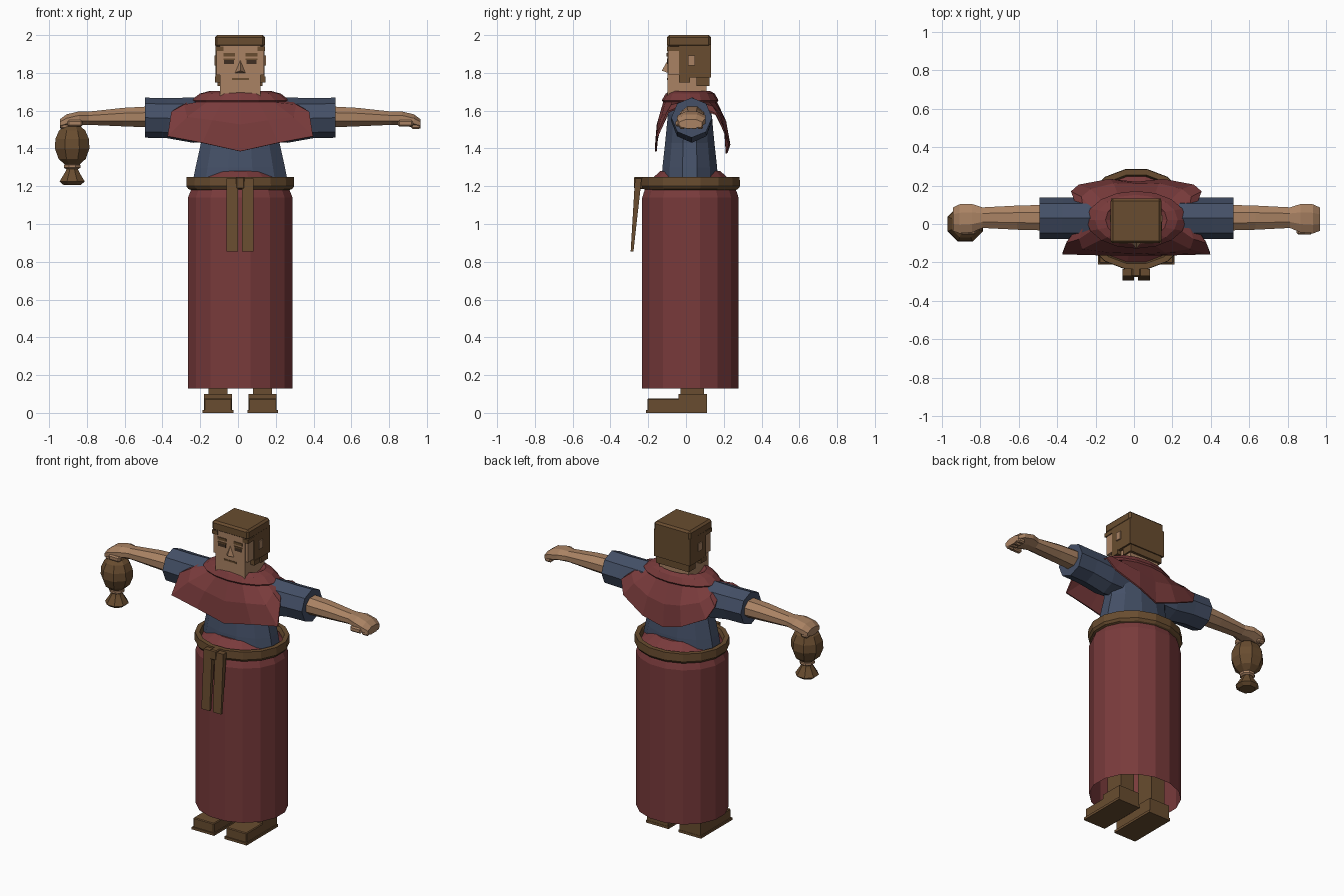
import bpy, math
from mathutils import Vector

if "Cube" in bpy.data.objects:
    bpy.data.objects.remove(bpy.data.objects["Cube"], do_unlink=True)

CX = 0.012  # body centre line


def material(name, rgb):
    m = bpy.data.materials.new(name)
    m.use_nodes = True
    m.diffuse_color = (*rgb, 1)
    bsdf = next(n for n in m.node_tree.nodes if n.type == 'BSDF_PRINCIPLED')
    bsdf.inputs["Base Color"].default_value = (*rgb, 1)
    bsdf.inputs["Roughness"].default_value = 0.9
    return m


RED = material("red cloth", (0.19, 0.043, 0.044))
BLUE = material("blue cloth", (0.058, 0.08, 0.135))
BROWN = material("brown leather", (0.14, 0.073, 0.029))
SKIN = material("skin", (0.40, 0.225, 0.125))
DARK = material("dark brown", (0.05, 0.028, 0.016))


def make(name, verts, faces, mat):
    me = bpy.data.meshes.new(name)
    me.from_pydata([tuple(v) for v in verts], [], faces)
    me.materials.append(mat)
    ob = bpy.data.objects.new(name, me)
    bpy.context.collection.objects.link(ob)
    # consistent outward normals
    import bmesh
    bm = bmesh.new()
    bm.from_mesh(me)
    bmesh.ops.recalc_face_normals(bm, faces=bm.faces)
    bm.to_mesh(me)
    bm.free()
    return ob


def box(name, lo, hi, mat, bevel=0):
    v = [(x, y, z) for x in (lo[0], hi[0]) for y in (lo[1], hi[1]) for z in (lo[2], hi[2])]
    f = [(0, 1, 3, 2), (4, 6, 7, 5), (0, 4, 5, 1), (2, 3, 7, 6), (0, 2, 6, 4), (1, 5, 7, 3)]
    ob = make(name, v, f, mat)
    if bevel:
        b = ob.modifiers.new("bevel", 'BEVEL')
        b.width, b.segments = bevel, 1
    return ob


def skin_rings(rings, closed=False):
    n, k = len(rings[0]), len(rings)
    pairs = [(i, (i + 1) % k) for i in range(k if closed else k - 1)]
    return [(a * n + j, a * n + (j + 1) % n, b * n + (j + 1) % n, b * n + j)
            for a, b in pairs for j in range(n)]


def loft(name, rings, mat, sides, axis='Z', caps=(True, True), closed=False, phase=0.0):
    """Each ring: position on axis, two centre coordinates, two radii."""
    loops = []
    for p, c1, c2, r1, r2 in rings:
        loop = []
        for j in range(sides):
            a = math.tau * (j + phase) / sides
            u, v = c1 + r1 * math.cos(a), c2 + r2 * math.sin(a)
            loop.append((u, v, p) if axis == 'Z' else (p, u, v))
        loops.append(loop)
    faces = skin_rings(loops, closed)
    if not closed:
        total = len(rings) * sides
        if caps[0]:
            faces.append(tuple(range(sides)))
        if caps[1]:
            faces.append(tuple(range(total - sides, total)))
    return make(name, [v for l in loops for v in l], faces, mat)


# Skirt, open at the bottom, with the gathered waist above the belt
skirt = [(0.13, .282, .26), (1.14, .282, .26), (1.17, .27, .25), (1.22, .25, .23), (1.28, .17, .162)]
loft("skirt", [(z, CX, .023, rx, ry) for z, rx, ry in skirt], RED, 16, caps=(False, True), phase=.5)

# Belt, knot and hanging sash ends
belt = [(1.175, .25, .23), (1.185, .28, .255), (1.2, .291, .266), (1.25, .289, .264), (1.25, .26, .235), (1.2, .24, .22)]
loft("belt", [(z, CX, .025, rx, ry) for z, rx, ry in belt], BROWN, 16, closed=True, phase=.5)
box("belt_knot", (-.012, -.275, 1.185), (.035, -.22, 1.25), BROWN, .006)
for side, x0 in (("right", -.06), ("left", .022)):
    x1 = x0 + .06
    v = [(x, y, z) for x in (x0, x1)
         for y, z in ((-.235, 1.24), (-.27, 1.24), (-.293, .855), (-.278, .855))]
    make("sash_" + side, v, [(0, 1, 2, 3), (7, 6, 5, 4)] +
         [(i, (i + 1) % 4, 4 + (i + 1) % 4, 4 + i) for i in range(4)], BROWN)

# Torso
torso = [(1.2, .265, .155), (1.3, .245, .15), (1.43, .215, .135), (1.58, .22, .12), (1.67, .16, .09)]
loft("torso", [(z, CX, .02, rx, ry) for z, rx, ry in torso], BLUE, 12, phase=.5)

# Arms, sleeves, hands
for side, s in (("left", 1), ("right", -1)):
    X = lambda x: CX + s * x
    sleeve = [(.1, .03, 1.55, .1, .11), (.25, .03, 1.55, .11, .12),
              (.385, .03, 1.56, .108, .106), (.505, .03, 1.563, .108, .106)]
    loft("sleeve_" + side, [(X(r[0]), *r[1:]) for r in sleeve], BLUE, 8, 'X')
    arm = [(.44, .033, 1.567, .073, .062), (.62, .033, 1.566, .068, .053),
           (.8, .033, 1.56, .058, .038), (.855, .03, 1.56, .08, .039),
           (.92, .027, 1.545, .082, .038), (.955, .025, 1.53, .066, .026)]
    loft("arm_" + side, [(X(r[0]), *r[1:]) for r in arm], SKIN, 8, 'X', phase=.5)
    for i in range(4):
        y = -.035 + i * .032
        a, b = sorted((X(.905), X(.953)))
        box(f"finger_{side}_{i + 1}", (a, y, 1.502), (b, y + .029, 1.54), SKIN, .008)
    a, b = sorted((X(.835), X(.915)))
    box("thumb_" + side, (a, -.055, 1.515), (b, -.022, 1.55), SKIN, .008)

# Tied pouch hanging from the right hand
pouch = [(1.515, .05), (1.495, .075), (1.45, .096), (1.4, .099), (1.345, .078), (1.315, .042)]
tail = [(1.295, .03), (1.275, .04), (1.225, .072), (1.207, .05)]
tie = [(1.32, .035), (1.312, .047), (1.298, .047), (1.29, .035)]
for name, prof, mat in (("pouch", pouch, BROWN), ("pouch_tail", tail, BROWN), ("pouch_tie", tie, SKIN)):
    loft(name, [(z, -.878, .0, r, r) for z, r in prof], mat, 8, phase=.5)

# Cape: half hem from front centre to back centre, mirrored
hem = [(0, -.165, 1.385), (.2, -.163, 1.43), (.385, -.158, 1.465), (.365, -.1, 1.595),
       (.285, .02, 1.645), (.34, .17, 1.58), (.3, .205, 1.5), (.14, .235, 1.42), (0, .22, 1.375)]
collar = [(1.675, .105, .1), (1.705, .16, .105), (1.69, .215, .13), (1.655, .26, .15), (1.645, .25, .143)]


def mirrored(half):
    return half + [Vector((-p.x, p.y, p.z)) for p in half[-2:0:-1]]


rings = []
for z, rx, ry in collar:
    rings.append(mirrored([Vector((rx * math.sin(math.pi * i / 8), .022 - ry * math.cos(math.pi * i / 8), z))
                           for i in range(9)]))
hem = mirrored([Vector(p) for p in hem])
mid = []
for a, b in zip(rings[-1], hem):
    p = a.lerp(b, .5)
    p.z += .012
    p.y += .018 if b.y > .1 else -.012 if b.y < -.1 else 0
    mid.append(p)
rings += [mid, hem]
cape = make("cape", [p + Vector((CX, 0, 0)) for r in rings for p in r], skin_rings(rings), RED)
thick = cape.modifiers.new("thickness", 'SOLIDIFY')
thick.thickness, thick.offset = .01, -1

# Head, hair and ears
box("head", (-.095, -.097, 1.64), (.118, .108, 1.95), SKIN)
box("face_sides", (-.113, -.093, 1.79), (.137, .0, 1.945), SKIN)
box("hair_top", (-.122, -.1, 1.935), (.143, .132, 2.0), BROWN, .012)
box("hair_back", (-.12, -.037, 1.775), (.141, .132, 1.95), BROWN)
box("hair_nape", (-.108, .055, 1.73), (.13, .125, 1.79), BROWN)
for side, s in (("left", 1), ("right", -1)):
    a, b = sorted((CX + s * .115, CX + s * .137))
    box("ear_" + side, (a, .01, 1.84), (b, .047, 1.892), SKIN)
    a, b = sorted((CX + s * .1, CX + s * .133))
    box("sideburn_" + side, (a, -.037, 1.75), (b, .02, 1.78), BROWN)
    a, b = sorted((CX + s * .09, CX + s * .131))
    box("fringe_" + side, (a, -.1, 1.915), (b, -.03, 1.94), BROWN)

    # Eyes and brows
    a, b = sorted((CX + s * .028, CX + s * .09))
    box("brow_" + side, (a, -.102, 1.888), (b, -.095, 1.905), BROWN)
    box("eye_" + side, (a + .004, -.1, 1.846), (b - .004, -.095, 1.87), DARK)
    box("eyelid_" + side, (a, -.101, 1.868), (b, -.095, 1.876), BROWN)

# Nose and mouth
make("nose", [(CX, -.096, 1.868), (CX - .028, -.096, 1.8), (CX + .028, -.096, 1.8), (CX, -.128, 1.812)],
     [(0, 1, 3), (0, 3, 2), (1, 2, 3), (0, 2, 1)], SKIN)
box("mouth", (CX - .045, -.1, 1.762), (CX + .045, -.095, 1.772), BROWN)

# Legs and shoes
for side, s in (("left", 1), ("right", -1)):
    x = CX + s * .118
    box("leg_" + side, (x - .05, -.03, .09), (x + .05, .095, .6), BROWN)
    box("shoe_heel_" + side, (x - .075, -.04, .01), (x + .075, .11, .1), BROWN)
    box("shoe_toe_" + side, (x - .075, -.205, .01), (x + .075, -.03, .076), BROWN, .005)
    box("sole_" + side, (x - .081, -.212, 0), (x + .081, .112, .016), BROWN)
